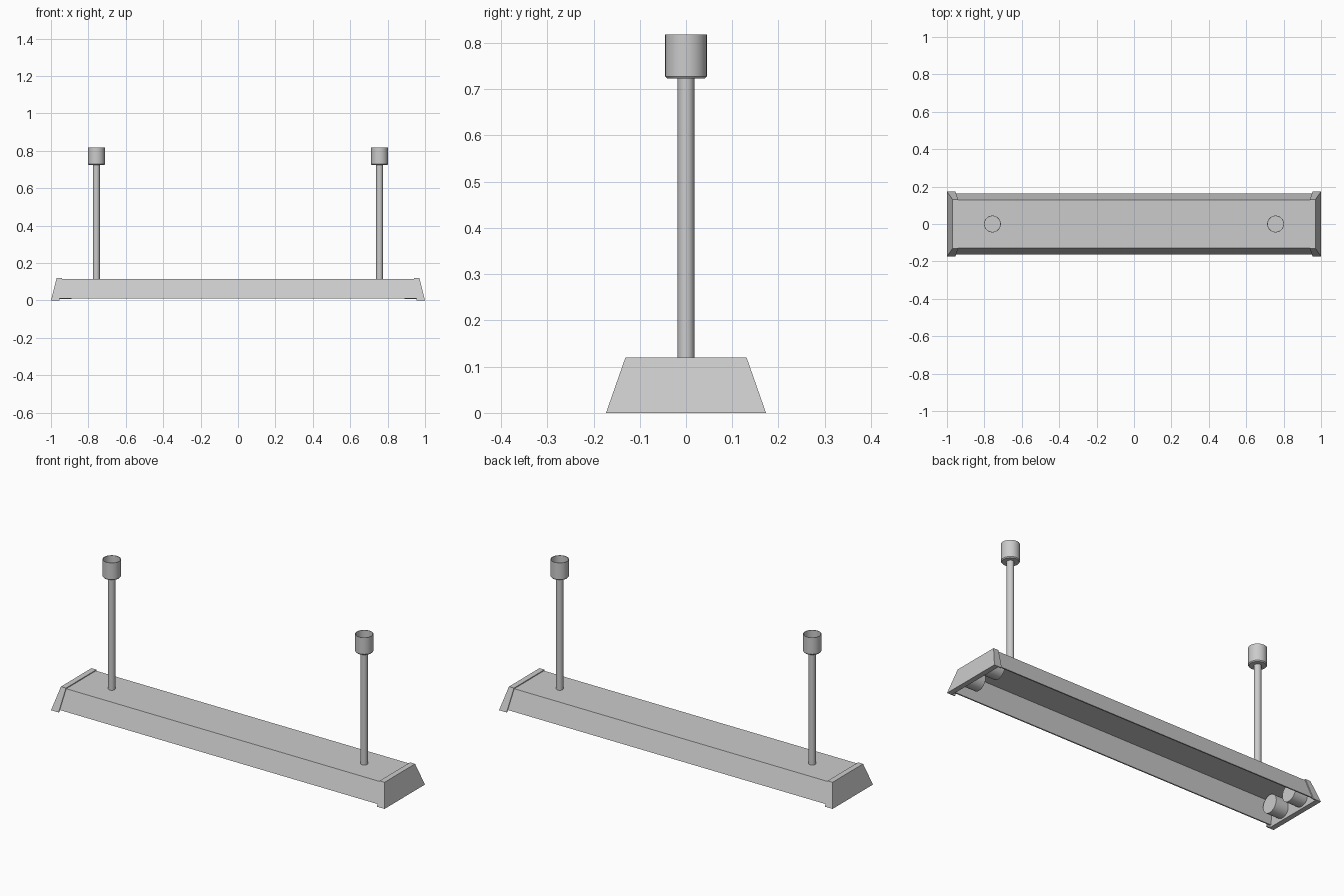
import bpy, bmesh, math

if "Cube" in bpy.data.objects:
    bpy.data.objects.remove(bpy.data.objects["Cube"])


def make_object(name, bm, mirror=False, smooth=False):
    bmesh.ops.recalc_face_normals(bm, faces=bm.faces)
    me = bpy.data.meshes.new(name)
    bm.to_mesh(me)
    bm.free()
    ob = bpy.data.objects.new(name, me)
    bpy.context.collection.objects.link(ob)
    if mirror:
        m = ob.modifiers.new("mirror", 'MIRROR')
        m.use_axis = (True, False, False)
        m.use_mirror_merge = False
    if smooth:
        bpy.ops.object.select_all(action='DESELECT')
        ob.select_set(True)
        bpy.context.view_layer.objects.active = ob
        bpy.ops.object.shade_smooth_by_angle(angle=math.radians(35))
    return ob


def prism(name, profile, x0, x1, mirror=False):
    """Extrude a (y, z) profile between two x ends that may lean with z."""
    bm = bmesh.new()
    a = [bm.verts.new((x0(z), y, z)) for y, z in profile]
    b = [bm.verts.new((x1(z), y, z)) for y, z in profile]
    n = len(profile)
    caps = [bm.faces.new(a), bm.faces.new(b)]
    for i in range(n):
        j = (i + 1) % n
        bm.faces.new((a[i], a[j], b[j], b[i]))
    bmesh.ops.triangulate(bm, faces=caps)
    return make_object(name, bm, mirror)


def lathe(name, profile, place, sides=32):
    """Revolve an (r, h) profile; place maps (u, v, h) to a position."""
    bm = bmesh.new()
    rings = []
    for r, h in profile:
        if r == 0:
            rings.append([bm.verts.new(place(0, 0, h))] * sides)
        else:
            rings.append([bm.verts.new(place(r * math.cos(2 * math.pi * i / sides),
                                             r * math.sin(2 * math.pi * i / sides), h))
                          for i in range(sides)])
    for p, q in zip(rings, rings[1:]):
        for i in range(sides):
            j = (i + 1) % sides
            bm.faces.new(list(dict.fromkeys((p[i], p[j], q[j], q[i]))))
    return make_object(name, bm, mirror=True, smooth=True)


def channel(wb, zb, wt, zt, t):
    """Upside-down trapezoid channel of wall thickness t, open below."""
    return [(-wb, zb), (-wt, zt), (wt, zt), (wb, zb),
            (wb - t, zb), (wt - t * 0.8, zt - t), (-wt + t * 0.8, zt - t), (-wb + t, zb)]


def lean(x, dx):
    return lambda z: x - dx * z / 0.12


# long folded sheet reflector
end = lean(0.972, 0.022)
prism("reflector", channel(0.164, 0.01, 0.1275, 0.115, 0.007), lambda z: -end(z), end)

# end caps: sloping plate plus a lip wrapped around the reflector
prism("end_cap_plate", [(-0.173, 0), (-0.131, 0.12), (0.131, 0.12), (0.173, 0)],
      lean(0.972, 0.022), lean(1.0, 0.03), mirror=True)
prism("end_cap_lip", channel(0.173, 0, 0.131, 0.12, 0.006),
      lean(0.955, 0.015), lean(0.972, 0.022), mirror=True)

# tube sockets inside both ends
for side, y0 in (("front", -0.07), ("back", 0.07)):
    lathe("socket_" + side, [(0, 0.89), (0.048, 0.89), (0.048, 0.968), (0, 0.968)],
          lambda u, v, h, y0=y0: (h, y0 + u, 0.056 + v))


def hang(u, v, h):
    return (0.757 + u, v, h)


# hanging rods and open ceiling cups
lathe("hanging_rod", [(0, 0.112), (0.018, 0.112), (0.018, 0.728), (0, 0.728)], hang)
lathe("ceiling_cup", [(0, 0.723), (0.041, 0.723), (0.045, 0.728), (0.045, 0.818),
                      (0.042, 0.818), (0.042, 0.73), (0, 0.73)], hang)
